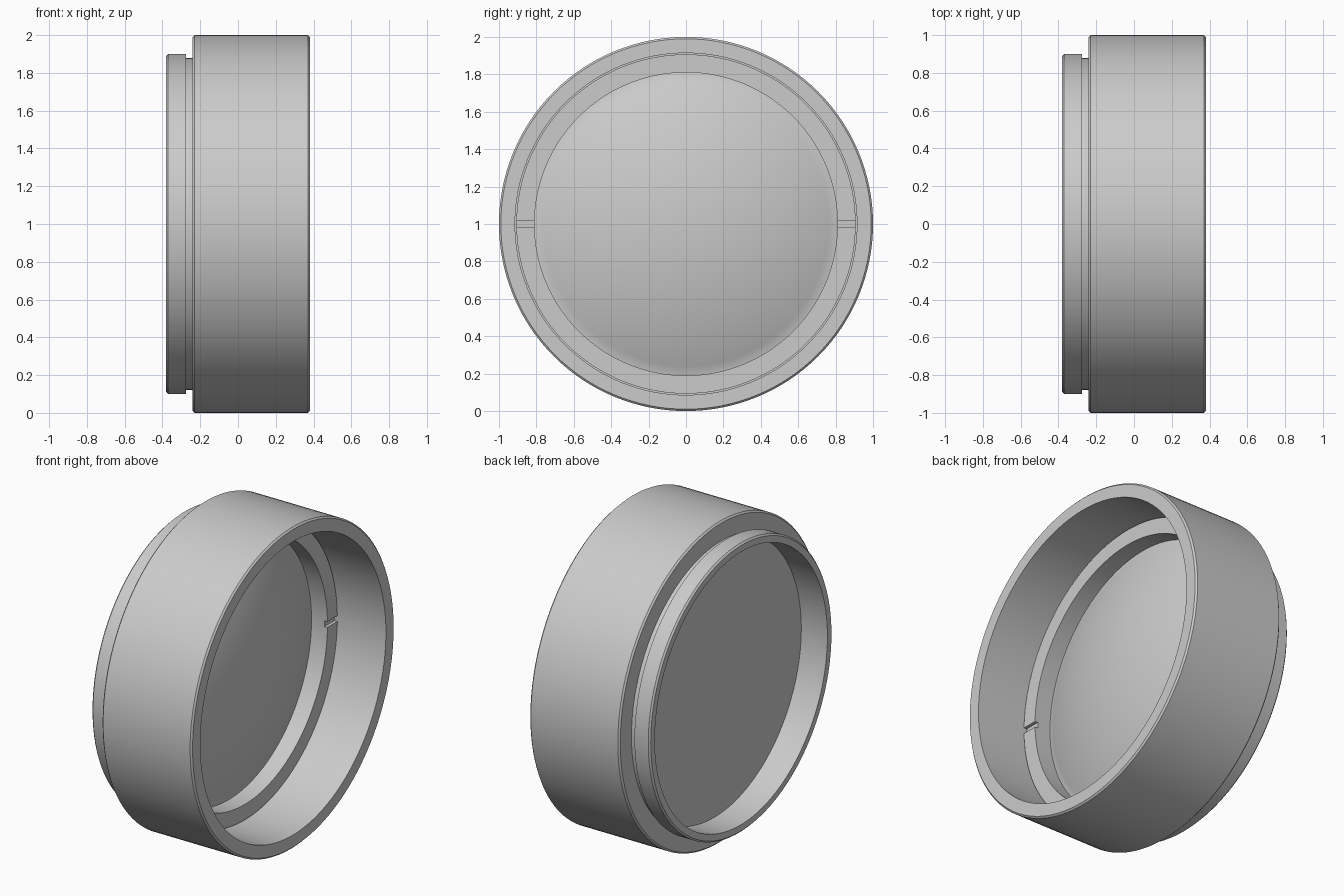
import bpy, bmesh, math
from mathutils import Matrix

cube = bpy.data.objects.get("Cube")
if cube:
    bpy.data.objects.remove(cube, do_unlink=True)

SEGMENTS = 128

grey = bpy.data.materials.new("plain grey")
grey.use_nodes = True
GREY = (0.6, 0.6, 0.6, 1)
grey.diffuse_color = GREY
grey.node_tree.nodes["Principled BSDF"].inputs["Base Color"].default_value = GREY


def add_object(name, bm):
    bmesh.ops.recalc_face_normals(bm, faces=bm.faces)
    mesh = bpy.data.meshes.new(name)
    bm.to_mesh(mesh)
    bm.free()
    mesh.materials.append(grey)
    obj = bpy.data.objects.new(name, mesh)
    bpy.context.collection.objects.link(obj)
    return obj


def smooth(obj):
    bpy.ops.object.select_all(action='DESELECT')
    obj.select_set(True)
    bpy.context.view_layer.objects.active = obj
    bpy.ops.object.shade_smooth_by_angle(angle=math.radians(30))


def lathe(name, profile, closed=True):
    """Spin (x, radius) points about the horizontal x axis at z = 1."""
    bm = bmesh.new()
    verts = [bm.verts.new((x, 0, r)) for x, r in profile]
    edges = [bm.edges.new(pair) for pair in zip(verts, verts[1:])]
    if closed:
        edges.append(bm.edges.new((verts[-1], verts[0])))
    bmesh.ops.spin(bm, geom=verts + edges, cent=(0, 0, 0), axis=(1, 0, 0),
                   angle=math.tau, steps=SEGMENTS)
    bmesh.ops.remove_doubles(bm, verts=bm.verts, dist=1e-4)
    bmesh.ops.translate(bm, verts=bm.verts, vec=(0, 0, 1))
    obj = add_object(name, bm)
    smooth(obj)
    return obj


# Housing: wide barrel, narrow groove and mounting flange, with a stepped bore
lathe("housing", [
    (0.38, 0.914), (0.38, 0.99), (0.37, 1.0),
    (-0.23, 1.0), (-0.24, 0.99), (-0.24, 0.88),
    (-0.275, 0.88), (-0.275, 0.90), (-0.37, 0.90), (-0.38, 0.89),
    (-0.38, 0.85), (-0.06, 0.85), (-0.06, 0.914),
])

# Lens: flat at the back, shallow spherical dome at the front
rim_x, rim_r, sag = -0.06, 0.81, 0.17
ball = (rim_r ** 2 + sag ** 2) / (2 * sag)
half_angle = math.asin(rim_r / ball)
dome = []
for i in range(17):
    a = half_angle * i / 16
    dome.append((rim_x + sag - ball * (1 - math.cos(a)), ball * math.sin(a)))
lathe("lens", dome + [(rim_x, 0.852), (-0.20, 0.852), (-0.20, 0.0)], closed=False)

# Retaining ring with two opposite spanner slots
ring = lathe("retaining_ring", [
    (0.05, 0.81), (0.05, 0.907), (-0.06, 0.907), (-0.06, 0.81)])

bm = bmesh.new()
for side in (-1, 1):
    bmesh.ops.create_cube(bm, size=1, matrix=Matrix.Translation((0.05, side * 0.86, 1.0))
                          @ Matrix.Diagonal((0.04, 0.2, 0.036, 1)))
cutter = add_object("slot_cutter", bm)
cutter.hide_render = True
cut = ring.modifiers.new("slots", 'BOOLEAN')
cut.operation = 'DIFFERENCE'
cut.object = cutter
cut.solver = 'EXACT'
bpy.context.view_layer.objects.active = ring
bpy.ops.object.modifier_apply(modifier=cut.name)
bpy.data.objects.remove(cutter, do_unlink=True)
smooth(ring)
